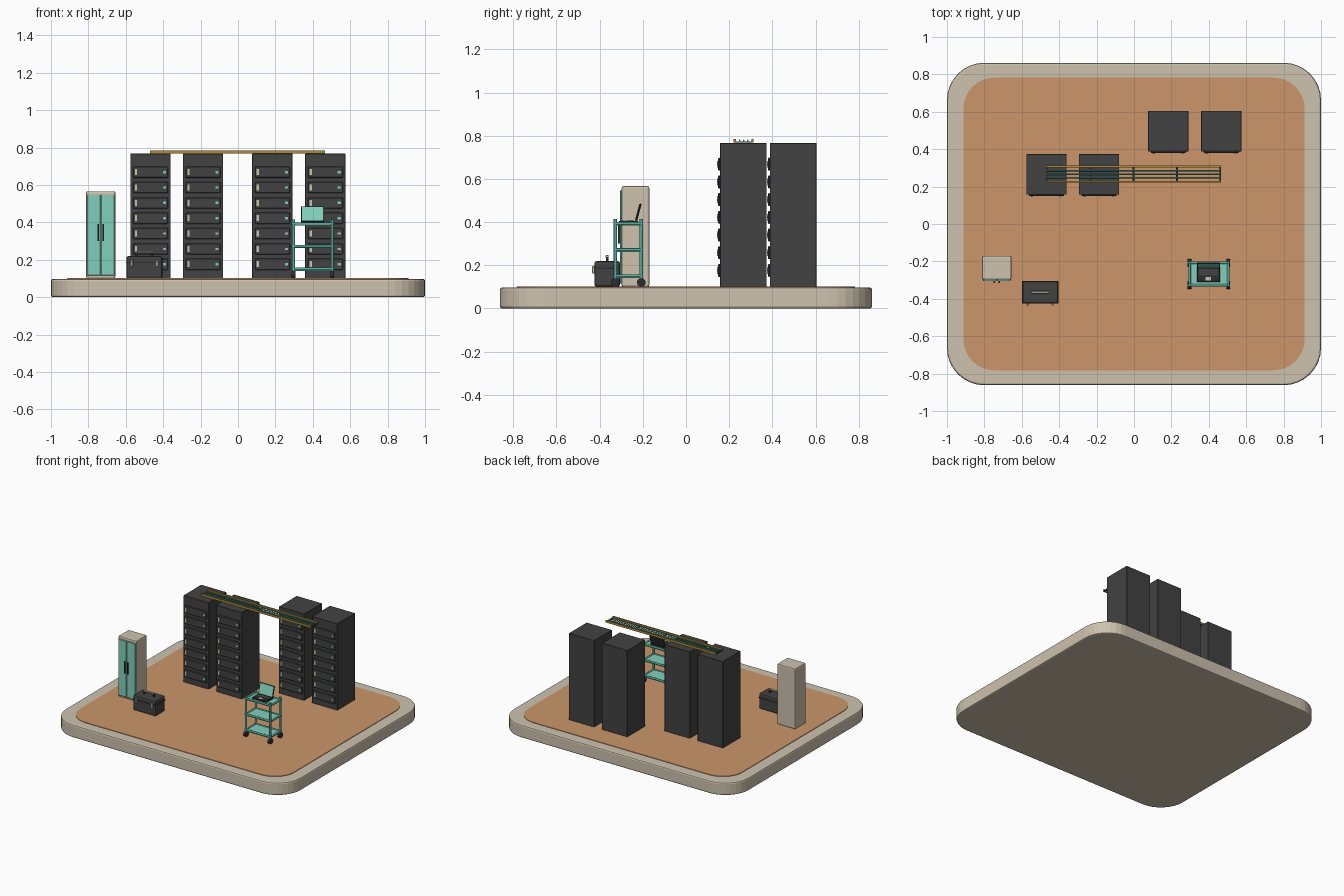
import bpy, bmesh, math
from mathutils import Matrix, Vector

if "Cube" in bpy.data.objects:
    bpy.data.objects.remove(bpy.data.objects["Cube"])


def material(name, hexcode):
    m = bpy.data.materials.new(name)
    rgb = [int(hexcode[i:i + 2], 16) / 255 for i in (0, 2, 4)]
    lin = [c / 12.92 if c <= 0.04045 else ((c + 0.055) / 1.055) ** 2.4 for c in rgb]
    m.diffuse_color = (*lin, 1)
    m.use_nodes = True
    m.node_tree.nodes["Principled BSDF"].inputs["Base Color"].default_value = m.diffuse_color
    return m


BEIGE = material("warm beige", "CDC2AE")
FLOOR = material("terracotta floor", "CC966A")
DARK = material("charcoal", "424242")
BLACK = material("near black", "2C2D2F")
TEAL = material("mint teal", "82D0BC")
DEEP = material("deep teal", "55AD9C")
GOLD = material("ochre", "B08C38")


def finish(name, bm, mat, smooth=False):
    bmesh.ops.recalc_face_normals(bm, faces=bm.faces)
    me = bpy.data.meshes.new(name)
    bm.to_mesh(me)
    bm.free()
    me.materials.append(mat)
    ob = bpy.data.objects.new(name, me)
    bpy.context.collection.objects.link(ob)
    if smooth:
        for p in me.polygons:
            p.use_smooth = len(p.vertices) == 4
    return ob


def box(name, x, y, z, mat, bevel=0.0, segs=2):
    """Box from (min, max) ranges on each axis."""
    bm = bmesh.new()
    size = [r[1] - r[0] for r in (x, y, z)]
    mid = [(r[1] + r[0]) / 2 for r in (x, y, z)]
    bmesh.ops.create_cube(bm, size=1, matrix=Matrix.Translation(mid) @ Matrix.Diagonal((*size, 1)))
    if bevel:
        bmesh.ops.bevel(bm, geom=bm.edges[:], offset=bevel, segments=segs, profile=0.5, affect='EDGES')
    return finish(name, bm, mat)


def rod(name, a, b, r, mat, sides=10):
    """Cylinder between two points."""
    a, b = Vector(a), Vector(b)
    rot = (b - a).to_track_quat('Z', 'Y').to_matrix().to_4x4()
    bm = bmesh.new()
    bmesh.ops.create_cone(bm, cap_ends=True, segments=sides, radius1=r, radius2=r,
                          depth=(b - a).length, matrix=Matrix.Translation((a + b) / 2) @ rot)
    return finish(name, bm, mat, True)


def rounded_slab(name, hx, hy, radius, z0, z1, mat, bevel=0.0):
    bm = bmesh.new()
    verts = []
    n = 8
    for q, (sx, sy) in enumerate(((1, 1), (-1, 1), (-1, -1), (1, -1))):
        for i in range(n + 1):
            a = math.pi / 2 * (q + i / n)
            verts.append(bm.verts.new((sx * (hx - radius) + radius * math.cos(a),
                                       sy * (hy - radius) + radius * math.sin(a), z0)))
    face = bm.faces.new(verts)
    top = bmesh.ops.extrude_face_region(bm, geom=[face])
    bmesh.ops.translate(bm, vec=(0, 0, z1 - z0),
                        verts=[v for v in top['geom'] if isinstance(v, bmesh.types.BMVert)])
    if bevel:
        rims = [e for e in bm.edges if abs(e.verts[0].co.z - e.verts[1].co.z) < 1e-5]
        bmesh.ops.bevel(bm, geom=rims, offset=bevel, segments=2, profile=0.5, affect='EDGES')
    return finish(name, bm, mat)


# Base and floor
rounded_slab("base", 1.0, 0.862, 0.2, 0, 0.097, BEIGE, 0.01)
rounded_slab("floor", 0.912, 0.782, 0.165, 0.09, 0.101, FLOOR)

# Server racks, each with seven units
for r, (cx, y0) in enumerate(((-0.468, 0.157), (-0.187, 0.157), (0.184, 0.388), (0.467, 0.388))):
    box(f"rack_{r}", (cx - 0.108, cx + 0.108), (y0, y0 + 0.217), (0.1, 0.767), DARK, 0.002, 1)
    for u in range(7):
        z = 0.176 + 0.082 * u
        tag = f"{r}_{u}"
        box(f"server_unit_{tag}", (cx - 0.094, cx + 0.094), (y0 - 0.008, y0 + 0.002),
            (z - 0.03, z + 0.03), DARK, 0.003, 1)
        box(f"unit_handle_{tag}", (cx - 0.084, cx - 0.071), (y0 - 0.013, y0 - 0.006),
            (z - 0.016, z + 0.016), BEIGE)
        box(f"unit_light_{tag}", (cx + 0.066, cx + 0.084), (y0 - 0.011, y0 - 0.006),
            (z - 0.006, z + 0.006), TEAL)

# Overhead cable tray
TY = 0.267
for s in (-1, 1):
    y = TY + s * 0.041
    box(f"tray_rail_{s}", (-0.47, 0.466), (y - 0.005, y + 0.005), (0.768, 0.784), GOLD)
for i in range(5):
    x = -0.465 + 0.2315 * i
    box(f"tray_rung_{i}", (x - 0.005, x + 0.005), (TY - 0.038, TY + 0.038), (0.768, 0.774), BLACK)
for i in (-1, 0, 1):
    y = TY + i * 0.019
    rod(f"tray_cable_{i}", (-0.465, y, 0.778), (0.462, y, 0.778), 0.004, DEEP, 8)

# Storage cabinet
box("cabinet_body", (-0.812, -0.656), (-0.298, -0.17), (0.1, 0.566), BEIGE, 0.008)
for s in (-1, 1):
    c = -0.734 + s * 0.0375
    box(f"cabinet_door_{s}", (c - 0.0355, c + 0.0355), (-0.306, -0.296), (0.115, 0.547), TEAL, 0.002, 1)
    h = -0.734 + s * 0.013
    box(f"cabinet_handle_{s}", (h - 0.004, h + 0.004), (-0.315, -0.304), (0.3, 0.39), BLACK)

# Equipment case
box("case_body", (-0.597, -0.405), (-0.424, -0.306), (0.1, 0.219), DARK, 0.01)
box("case_seam", (-0.599, -0.403), (-0.426, -0.304), (0.183, 0.189), BLACK)
for s in (-1, 1):
    x = -0.501 + s * 0.067
    box(f"case_latch_{s}", (x - 0.007, x + 0.007), (-0.435, -0.422), (0.162, 0.196), BEIGE, 0.002, 1)
    x = -0.501 + s * 0.041
    box(f"case_handle_post_{s}", (x - 0.005, x + 0.005), (-0.37, -0.36), (0.215, 0.24), BLACK)
box("case_handle", (-0.549, -0.453), (-0.372, -0.358), (0.237, 0.247), BEIGE, 0.002, 1)

# Rolling cart
X0, X1, Y0, Y1 = 0.297, 0.504, -0.327, -0.207
for i, z in enumerate((0.147, 0.268, 0.389)):
    box(f"cart_shelf_{i}", (X0 - 0.004, X1 + 0.004), (Y0 - 0.004, Y1 + 0.004), (z - 0.006, z + 0.005), TEAL)
    for y in (Y0, Y1):
        rod(f"cart_long_rail_{i}_{y}", (X0 - 0.01, y, z + 0.004), (X1 + 0.01, y, z + 0.004), 0.007, DEEP)
    for x in (X0, X1):
        rod(f"cart_side_rail_{i}_{x}", (x, Y0 - 0.008, z + 0.004), (x, Y1 + 0.008, z + 0.004), 0.007, DEEP)
for x in (X0, X1):
    for y in (Y0, Y1):
        rod(f"cart_post_{x}_{y}", (x, y, 0.125), (x, y, 0.414), 0.008, DEEP)
        rod(f"cart_wheel_{x}_{y}", (x - 0.01, y, 0.12), (x + 0.01, y, 0.12), 0.02, BLACK, 14)

# Laptop
box("laptop_base", (0.337, 0.46), (-0.31, -0.222), (0.394, 0.406), BLACK, 0.002, 1)
box("laptop_keyboard", (0.348, 0.449), (-0.276, -0.24), (0.404, 0.4075), DARK)
box("laptop_touchpad", (0.383, 0.413), (-0.303, -0.283), (0.404, 0.4075), BEIGE)
tilt = Matrix.Translation((0, -0.232, 0.404)) @ Matrix.Rotation(math.radians(-15), 4, 'X')
for ob in (box("laptop_lid", (0.337, 0.46), (-0.004, 0.005), (0, 0.084), BLACK, 0.002, 1),
           box("laptop_screen", (0.341, 0.456), (-0.006, -0.002), (0.005, 0.08), TEAL)):
    ob.data.transform(tilt)
